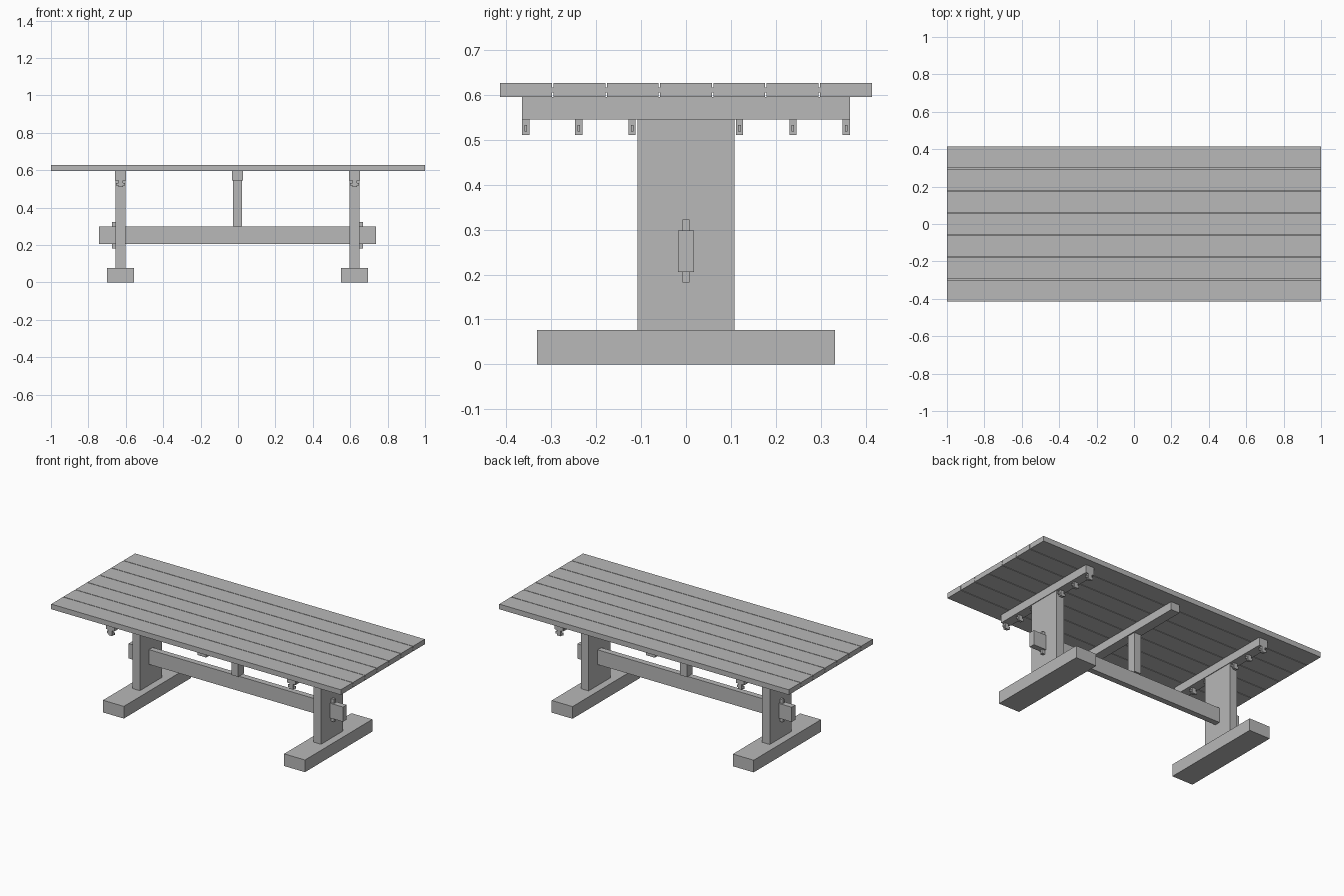
import bpy
import bmesh

cube = bpy.data.objects.get("Cube")
if cube:
    bpy.data.objects.remove(cube, do_unlink=True)

# One plain grey for the whole table
grey = bpy.data.materials.new("plain_grey")
grey.use_nodes = True
colour = (0.48, 0.48, 0.48, 1)
grey.diffuse_color = colour
grey.node_tree.nodes["Principled BSDF"].inputs["Base Color"].default_value = colour


def boxes(name, spans):
    """One flat-faced object made of boxes given as (x, y, z) ranges."""
    bm = bmesh.new()
    for span in spans:
        verts = bmesh.ops.create_cube(bm, size=1)["verts"]
        for v in verts:
            for i, (low, high) in enumerate(span):
                v.co[i] = low if v.co[i] < 0 else high
    mesh = bpy.data.meshes.new(name)
    bm.to_mesh(mesh)
    bm.free()
    mesh.materials.append(grey)
    obj = bpy.data.objects.new(name, mesh)
    bpy.context.collection.objects.link(obj)
    return obj


def around(centre, half):
    return (centre - half, centre + half)


TOP, TOP_BOTTOM, BATTEN_BOTTOM, FOOT_TOP = 0.627, 0.595, 0.545, 0.076
MID = -0.0025          # the frame sits slightly off the middle of the top
FRAME_X = 0.6255
PITCH, GAP = 0.1187, 0.0035

# Seven tabletop planks joined by thin tongues
for i in range(7):
    y = (i - 3) * PITCH
    boxes(f"plank_{i + 1}", [((-1, 1), around(y, (PITCH - GAP) / 2), (TOP_BOTTOM, TOP))])
boxes("plank_tongues", [((-0.999, 0.999), around((i - 2.5) * PITCH, GAP), (0.605, 0.616))
                        for i in range(6)])

# Cross battens under the top
for name, x in (("right", MID - FRAME_X), ("middle", MID), ("left", MID + FRAME_X)):
    boxes(f"{name}_batten", [(around(x, 0.03), around(0, 0.353), (BATTEN_BOTTOM, TOP_BOTTOM))])

# Trestle at each end
for name, side in (("right", -1), ("left", 1)):
    x = MID + side * FRAME_X
    boxes(f"{name}_leg", [(around(x, 0.026), around(0, 0.108), (FOOT_TOP, BATTEN_BOTTOM))])
    boxes(f"{name}_foot", [(around(x, 0.072), around(0, 0.332), (0, FOOT_TOP))])
    boxes(f"{name}_wedge", [(around(x + side * 0.036, 0.0105), around(0, 0.008), (0.182, 0.322))])
    # Small fixings along the batten, each a stem with a cross pin
    fixings = []
    for y in (-0.357, -0.239, -0.12, 0.119, 0.238, 0.357):
        fixings.append((around(x, 0.012), around(y, 0.008), (0.511, TOP_BOTTOM)))
        fixings.append((around(x, 0.025), around(y, 0.003), (0.518, 0.533)))
        fixings.append((around(x, 0.029), around(y, 0.0078), (BATTEN_BOTTOM, TOP_BOTTOM)))
    boxes(f"{name}_fixings", fixings)

# Long stretcher through the legs, with a middle post
boxes("stretcher", [(around(MID, 0.74), around(0, 0.018), (0.206, 0.298))])
boxes("middle_post", [(around(MID, 0.023), around(0, 0.028), (0.298, BATTEN_BOTTOM))])
